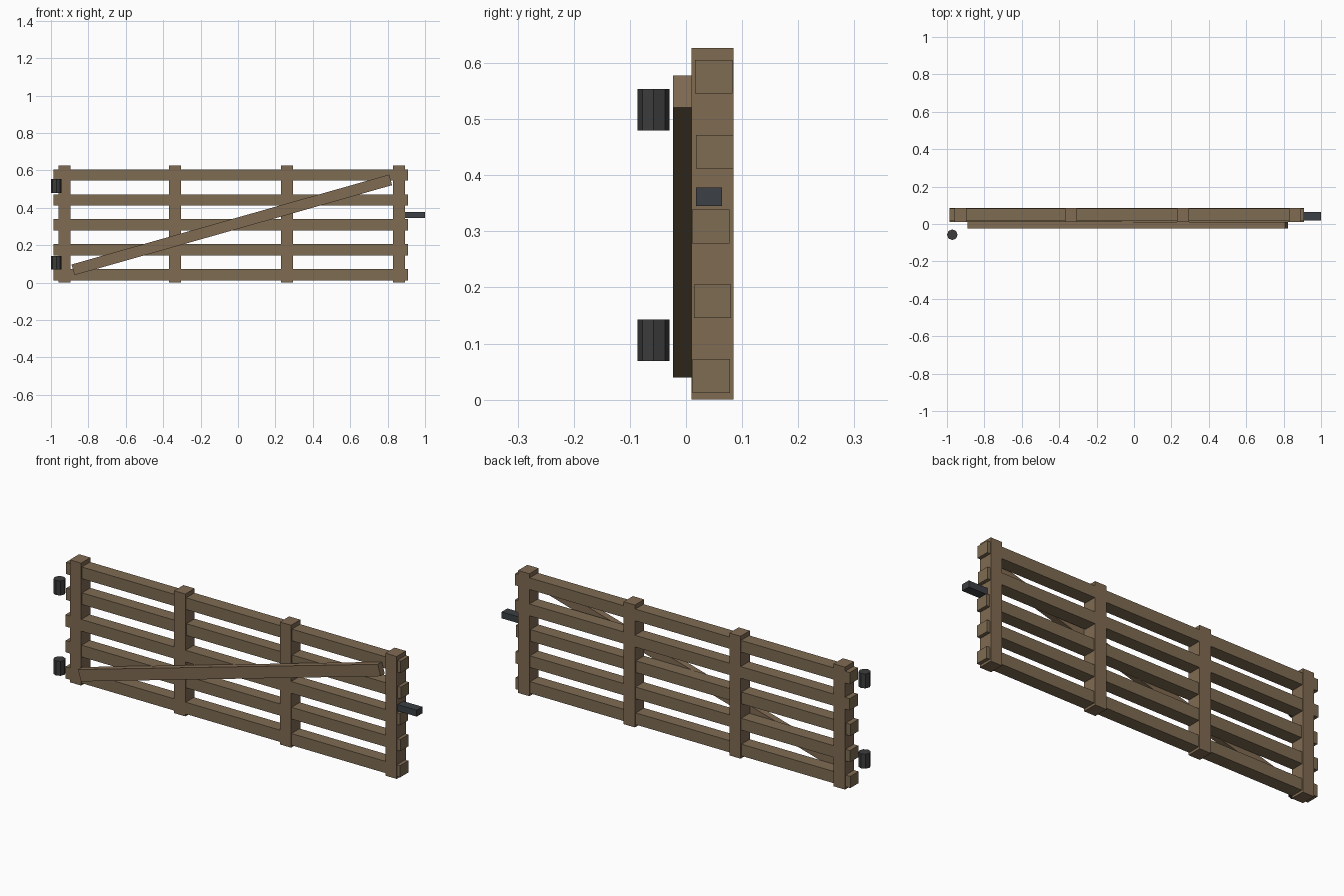
import bpy, math
from mathutils import Matrix

if "Cube" in bpy.data.objects:
    bpy.data.objects.remove(bpy.data.objects["Cube"])


def material(name, rgb):
    m = bpy.data.materials.new(name)
    m.diffuse_color = (*rgb, 1)
    m.use_nodes = True
    m.node_tree.nodes["Principled BSDF"].inputs["Base Color"].default_value = m.diffuse_color
    return m


POST = material("post_wood", (0.215, 0.145, 0.084))
RAIL = material("rail_wood", (0.210, 0.150, 0.086))
IRON = material("dark_iron", (0.045, 0.045, 0.047))
STEEL = material("latch_steel", (0.045, 0.051, 0.058))


def box(name, lo, hi, mat, tilt=0.0):
    """Box between two corners, optionally tilted about y through its centre."""
    centre = [(a + b) / 2 for a, b in zip(lo, hi)]
    size = [b - a for a, b in zip(lo, hi)]
    bpy.ops.mesh.primitive_cube_add(size=1)
    ob = bpy.context.object
    ob.name = name
    ob.data.transform(Matrix.Rotation(-tilt, 4, 'Y') @ Matrix.Diagonal((*size, 1)))
    ob.location = centre
    ob.data.materials.append(mat)
    return ob


# Upright posts
for i, x in enumerate((-0.928, -0.337, 0.262, 0.86)):
    box(f"post_{i + 1}", (x - 0.032, 0.01, 0), (x + 0.032, 0.085, 0.627), POST)

# Horizontal rails, each at a slightly different depth
for i, y in enumerate((0.012, 0.014, 0.011, 0.018, 0.016)):
    z = 0.012 + i * 0.1333
    box(f"rail_{i + 1}", (-0.986, y, z), (0.91, y + 0.0665, z + 0.06), RAIL)

# Diagonal brace on the front
x0, z0, x1, z1 = -0.882, 0.068, 0.816, 0.549
half = math.hypot(x1 - x0, z1 - z0) / 2
cx, cz = (x0 + x1) / 2, (z0 + z1) / 2
box("diagonal_brace", (cx - half, -0.023, cz - 0.0295), (cx + half, 0.0105, cz + 0.0295),
    POST, math.atan2(z1 - z0, x1 - x0))

# Eight-sided hinge barrels
for name, z in (("lower_hinge", 0.1055), ("upper_hinge", 0.517)):
    bpy.ops.mesh.primitive_cylinder_add(vertices=8, radius=0.0285, depth=0.074,
                                        location=(-0.9715, -0.0575, z))
    ob = bpy.context.object
    ob.name = name
    ob.data.materials.append(IRON)

# Latch bar
box("latch", (0.87, 0.018, 0.345), (1.0, 0.064, 0.378), STEEL)
